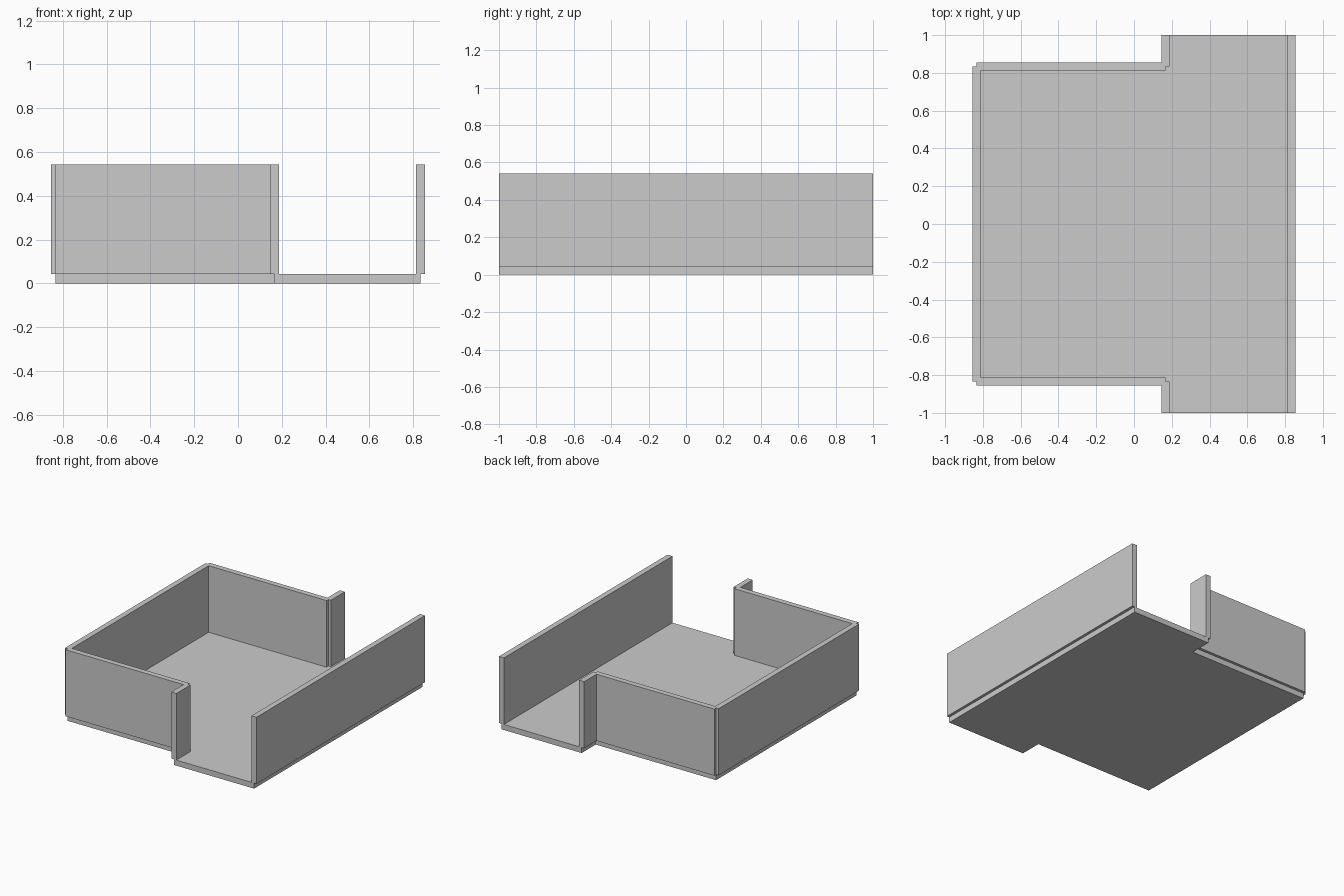
import bpy, bmesh
from mathutils import Vector

if "Cube" in bpy.data.objects:
    bpy.data.objects.remove(bpy.data.objects["Cube"])

A, B = 5 / 6, 1 / 6        # floor outline: half depth / step position
T, H = 1 / 24, 0.5         # thickness of floor and walls, wall height

def prism(name, points, z0, z1):
    """Extrude a flat outline from z0 up to z1."""
    bm = bmesh.new()
    face = bm.faces.new([bm.verts.new((x, y, z0)) for x, y in points])
    ext = bmesh.ops.extrude_face_region(bm, geom=[face])
    top = [v for v in ext["geom"] if isinstance(v, bmesh.types.BMVert)]
    bmesh.ops.translate(bm, verts=top, vec=(0, 0, z1 - z0))
    bmesh.ops.recalc_face_normals(bm, faces=bm.faces)
    mesh = bpy.data.meshes.new(name)
    bm.to_mesh(mesh)
    bm.free()
    obj = bpy.data.objects.new(name, mesh)
    bpy.context.collection.objects.link(obj)
    return obj

def wall(name, start, end):
    """Upright panel centred on a segment of the floor edge."""
    a, b = Vector(start), Vector(end)
    d = (b - a).normalized()
    n = Vector((-d.y, d.x)) * T / 2
    return prism(name, [a + n, b + n, b - n, a - n], T, T + H)

# T-shaped floor slab
prism("floor", [(-A, -A), (B, -A), (B, -1), (A, -1),
                (A, 1), (B, 1), (B, A), (-A, A)], 0, T)

# Long end walls
wall("left_wall", (-A, -A), (-A, A))
wall("right_wall", (A, -1), (A, 1))

# Side walls and short returns, front and back
for s, side in ((-1, "front"), (1, "back")):
    wall(side + "_wall", (-A, s * A), (B, s * A))
    wall(side + "_return_wall", (B, s * A), (B, s))
